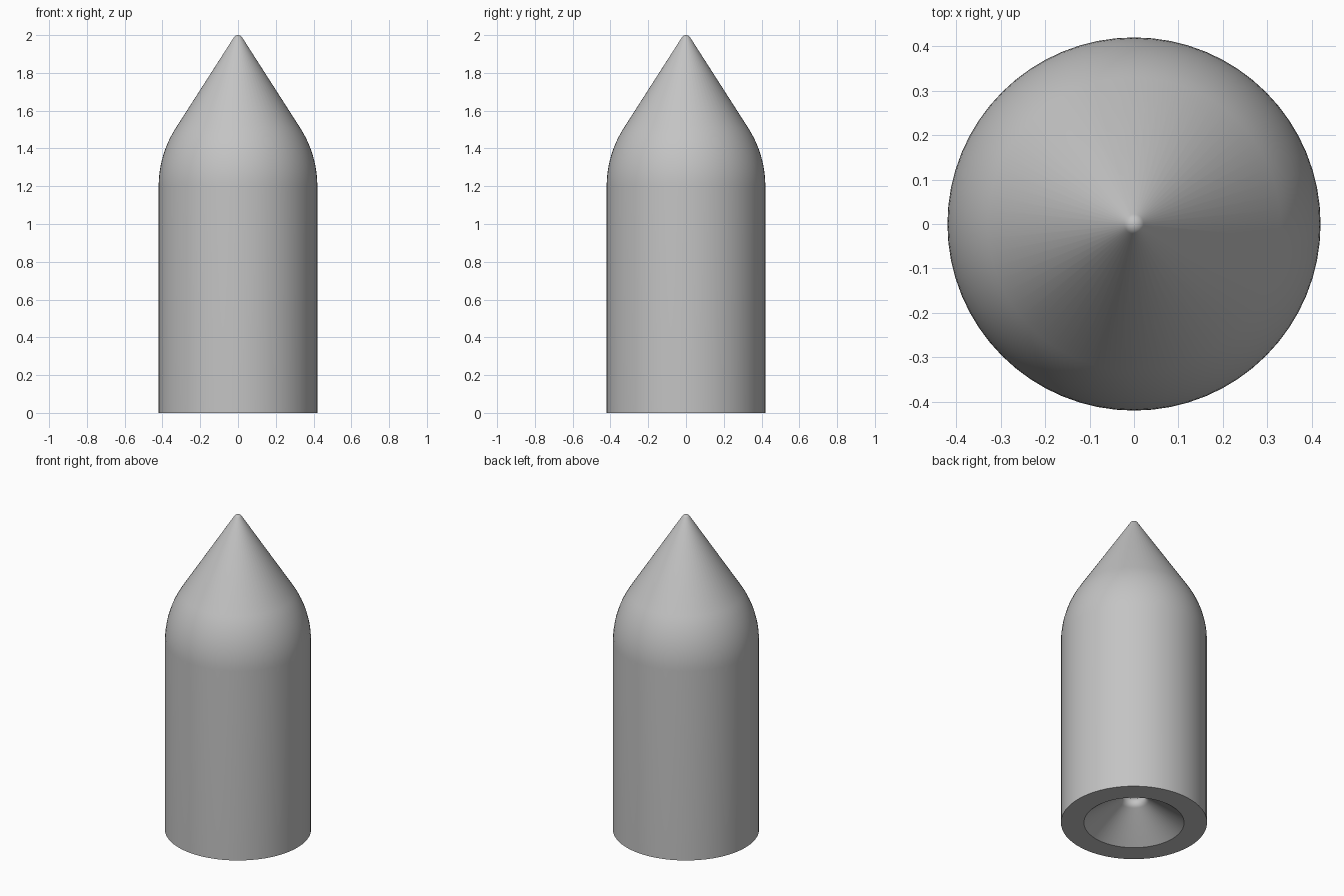
import bpy, bmesh
from math import sin, cos, pi, radians

cube = bpy.data.objects.get("Cube")
if cube:
    bpy.data.objects.remove(cube, do_unlink=True)

SEGMENTS = 64
RADIUS = 0.42
SHOULDER = 1.2
SLOPE = radians(32.7)


def arc(cx, cz, r, start, end, steps):
    """Points (radius, height) along a circular arc."""
    angles = [start + (end - start) * i / steps for i in range(steps + 1)]
    return [(cx + r * cos(a), cz + r * sin(a)) for a in angles]


def lathe(name, profile, material):
    """Revolve a profile around z; points on the axis become poles."""
    bm = bmesh.new()
    verts = [bm.verts.new((max(r, 0), 0, z)) for r, z in profile]
    edges = [bm.edges.new(pair) for pair in zip(verts, verts[1:])]
    bmesh.ops.spin(bm, geom=verts + edges, cent=(0, 0, 0), axis=(0, 0, 1),
                   angle=2 * pi, steps=SEGMENTS, use_merge=True)
    bmesh.ops.remove_doubles(bm, verts=bm.verts, dist=1e-5)
    bmesh.ops.recalc_face_normals(bm, faces=bm.faces)
    mesh = bpy.data.meshes.new(name)
    bm.to_mesh(mesh)
    bm.free()
    mesh.materials.append(material)
    obj = bpy.data.objects.new(name, mesh)
    bpy.context.collection.objects.link(obj)
    bpy.ops.object.select_all(action='DESELECT')
    obj.select_set(True)
    bpy.context.view_layer.objects.active = obj
    bpy.ops.object.shade_smooth_by_angle(angle=radians(30))
    return obj


grey = bpy.data.materials.new("plain grey")
grey.use_nodes = True
grey.diffuse_color = (0.55, 0.55, 0.55, 1)
grey.node_tree.nodes["Principled BSDF"].inputs["Base Color"].default_value = (0.55, 0.55, 0.55, 1)

# Nozzle: flared cone, rounded throat and a small closed chamber
nozzle = [(0, 0.4), (0.16, 0.4), (0.16, 0.27)]
nozzle += arc(0.11, 0.18, 0.04, radians(125), radians(235), 10)
nozzle += [(0.288, 0)]

# Straight wall, curved shoulder, straight cone and rounded tip
shoulder = arc(RADIUS - 0.57, SHOULDER, 0.57, 0, SLOPE, 12)
tip = arc(0, 2 - 0.026, 0.026, SLOPE, pi / 2, 6)
tip[-1] = (0, 2)

lathe("rocket_body", nozzle + [(RADIUS, 0)] + shoulder + tip, grey)
